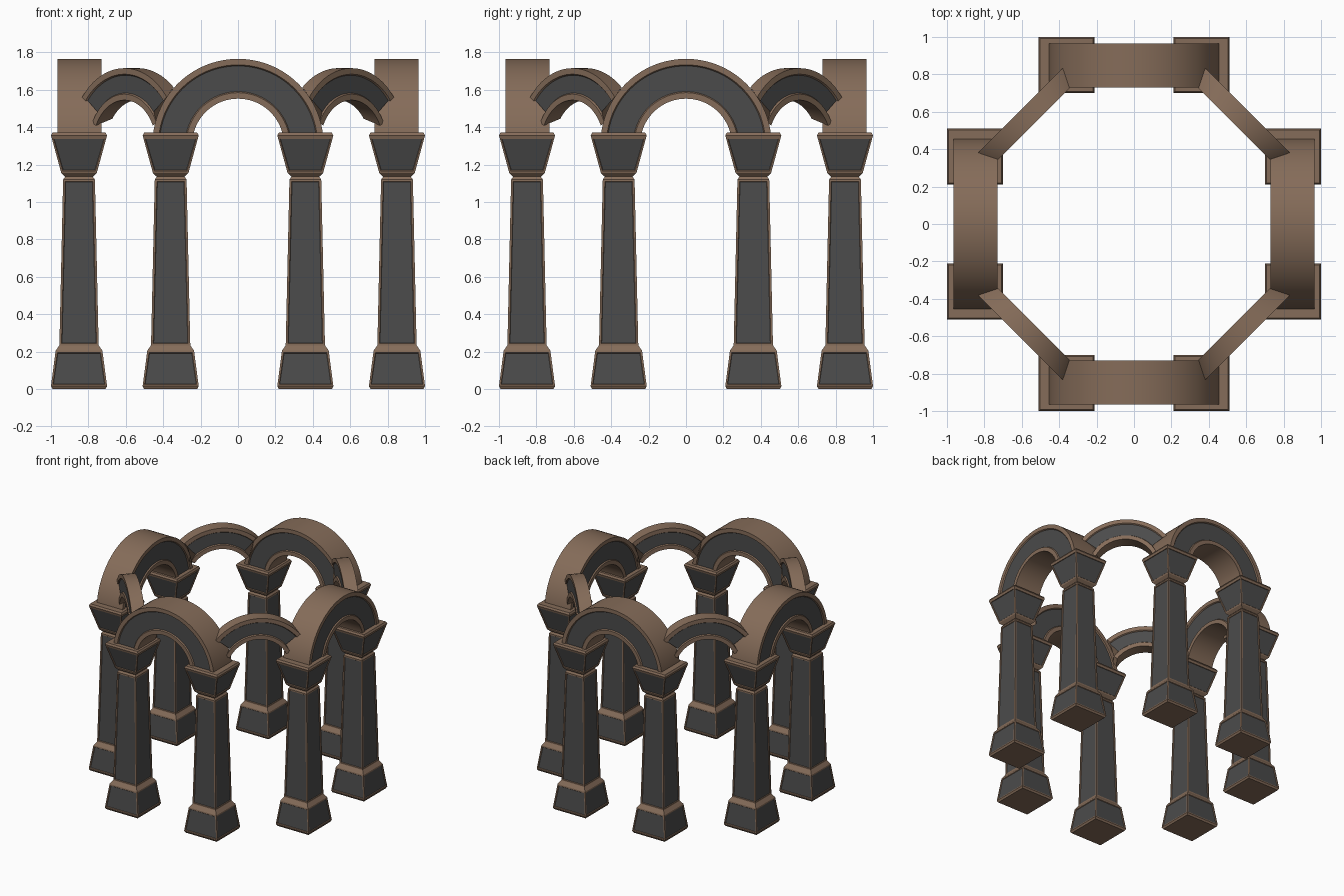
import bpy, bmesh, math
from mathutils import Matrix

if "Cube" in bpy.data.objects:
    bpy.data.objects.remove(bpy.data.objects["Cube"])


def material(name, rgb):
    m = bpy.data.materials.new(name)
    m.diffuse_color = (*rgb, 1)
    m.use_nodes = True
    m.node_tree.nodes["Principled BSDF"].inputs["Base Color"].default_value = m.diffuse_color
    return m


BROWN = material("brown trim", (0.235, 0.150, 0.100))
DARK = material("dark grey stone", (0.070, 0.070, 0.070))


def to_mesh(bm, name):
    me = bpy.data.meshes.new(name)
    bm.to_mesh(me)
    bm.free()
    me.materials.append(BROWN)
    me.materials.append(DARK)
    return me


def place(me, name, matrix=Matrix()):
    ob = bpy.data.objects.new(name, me)
    bpy.context.collection.objects.link(ob)
    ob.matrix_world = matrix
    return ob


def block(name, rings, panel, frame):
    """Stacked square rings (half width, z); the sides of one level get dark inset panels."""
    bm = bmesh.new()
    loops = [[bm.verts.new((sx * h, sy * h, z)) for sx, sy in
              ((-1, -1), (1, -1), (1, 1), (-1, 1))] for h, z in rings]
    sides = []
    for i, (a, b) in enumerate(zip(loops, loops[1:])):
        for k in range(4):
            f = bm.faces.new((a[k], a[(k + 1) % 4], b[(k + 1) % 4], b[k]))
            if i == panel:
                sides.append(f)
    bm.faces.new(loops[0][::-1])
    bm.faces.new(loops[-1])
    bm.normal_update()
    bmesh.ops.inset_individual(bm, faces=sides, thickness=frame, depth=0)
    bmesh.ops.inset_individual(bm, faces=sides, thickness=0.004, depth=-0.005)
    for f in sides:
        f.material_index = 1
    return to_mesh(bm, name)


def arch(name, r_in, r_out, half_depth, dist, end_angle, steps=40):
    """Sweep a rectangular section with a recessed dark band on both faces."""
    w, s, rec = 0.032, 0.006, 0.009
    h = half_depth
    section = [(r_in, h), (r_in + w, h), (r_in + w + s, h - rec),
               (r_out - w - s, h - rec), (r_out - w, h), (r_out, h)]
    section += [(r, -d) for r, d in reversed(section)]
    n = len(section)
    bm = bmesh.new()
    rows = []
    for i in range(steps + 1):
        t = 2 * i / steps - 1
        row = []
        for r, d in section:
            a = math.radians(end_angle(r, d)) * t
            row.append(bm.verts.new((r * math.sin(a), -(dist + d), 1.307 + r * math.cos(a))))
        rows.append(row)
    for a, b in zip(rows, rows[1:]):
        for k in range(n):
            f = bm.faces.new((a[k], a[(k + 1) % n], b[(k + 1) % n], b[k]))
            f.material_index = 1 if k in (2, 8) else 0
    bm.faces.new(rows[0])
    bm.faces.new(rows[-1])
    bmesh.ops.recalc_face_normals(bm, faces=bm.faces)
    return to_mesh(bm, name)


# Column parts: tapered base, shaft and flared capital
parts = {
    "column_base": block("column_base", [(0.142, 0), (0.15, 0.015), (0.125, 0.205), (0.104, 0.235)], 1, 0.014),
    "column_shaft": block("column_shaft", [(0.105, 0.232), (0.085, 1.12), (0.07, 1.14)], 0, 0.016),
    "column_capital": block("column_capital", [(0.075, 1.135), (0.095, 1.155), (0.147, 1.345),
                                               (0.15, 1.355), (0.142, 1.37)], 1, 0.014),
}
spots = [(sx * x, sy * y) for x, y in ((0.36, 0.85), (0.85, 0.36)) for sx in (-1, 1) for sy in (-1, 1)]
for i, (x, y) in enumerate(spots):
    for name, me in parts.items():
        place(me, f"{name}_{i + 1}", Matrix.Translation((x, y, 0)))

# Four large arches and four shorter, mitred diagonal arches
big = arch("main_arch", 0.245, 0.458, 0.117, 0.848, lambda r, d: 90)
small = arch("diagonal_arch", 0.237, 0.408, 0.051, 0.808,
             lambda r, d: 46.5 + 100 * d + (13 if r < 0.272 else 0))
arches = []
for k in range(4):
    arches.append(place(big, f"main_arch_{k + 1}", Matrix.Rotation(k * math.pi / 2, 4, 'Z')))
    arches.append(place(small, f"diagonal_arch_{k + 1}", Matrix.Rotation((k + 0.5) * math.pi / 2, 4, 'Z')))

# Smooth curves, crisp edges
bpy.ops.object.select_all(action='DESELECT')
for ob in (arches[0], arches[1]):
    ob.select_set(True)
bpy.context.view_layer.objects.active = arches[0]
bpy.ops.object.shade_smooth_by_angle(angle=math.radians(25))
